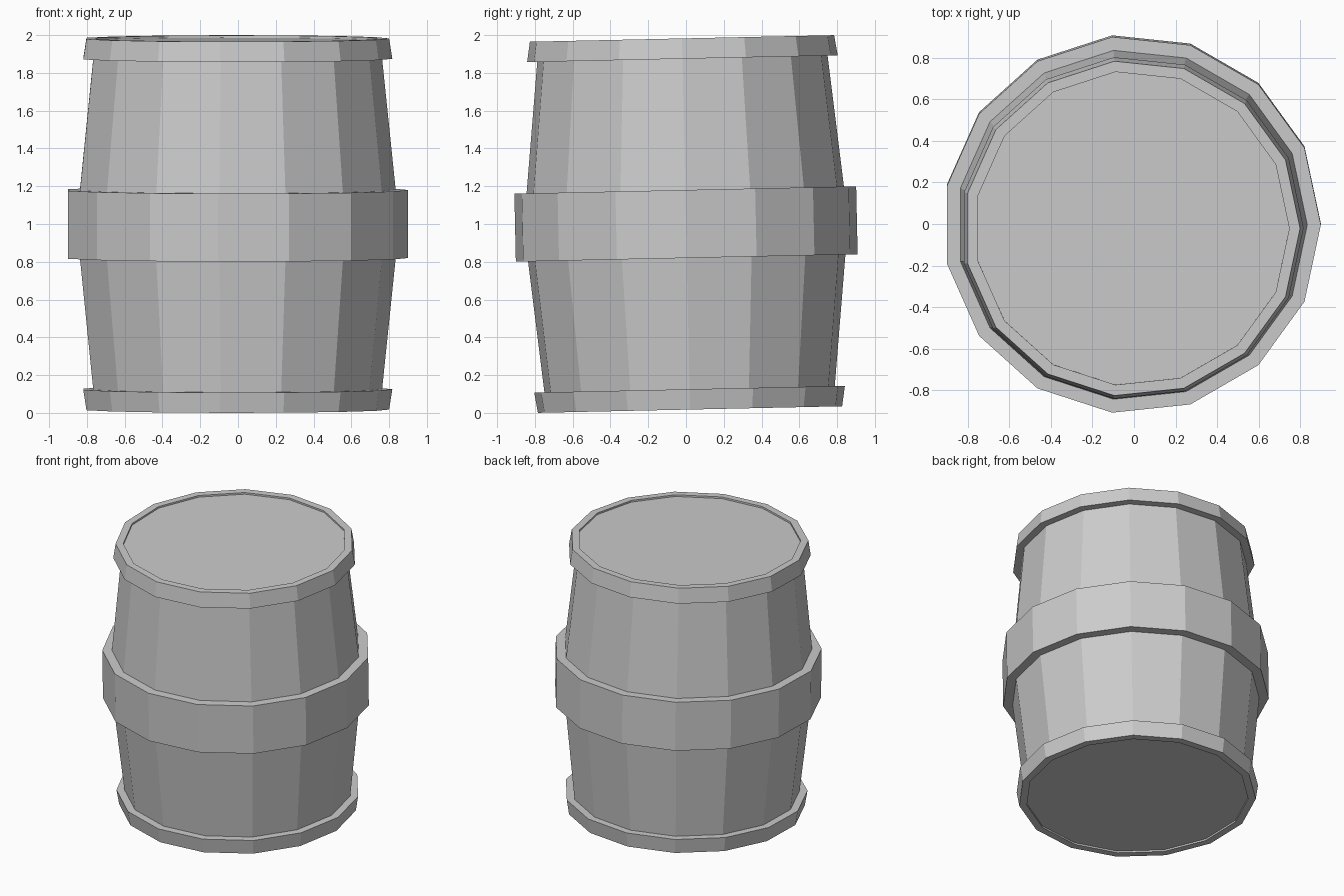
import bpy, bmesh, math

if "Cube" in bpy.data.objects:
    bpy.data.objects.remove(bpy.data.objects["Cube"])

SIDES = 15
TILT = 0.0216   # the barrel leans very slightly about x


def lathe(name, profile, cap=False, closed=False):
    """Revolve (radius, height) points about z into a flat-shaded 15-sided part."""
    bm = bmesh.new()
    rings = [[bm.verts.new((r * math.cos(2 * math.pi * i / SIDES),
                            r * math.sin(2 * math.pi * i / SIDES), h))
              for i in range(SIDES)] for r, h in profile]
    pairs = list(zip(rings, rings[1:]))
    if closed:
        pairs.append((rings[-1], rings[0]))
    for a, b in pairs:
        for i in range(SIDES):
            j = (i + 1) % SIDES
            bm.faces.new((a[i], a[j], b[j], b[i]))
    if cap:
        bm.faces.new(rings[0][::-1])
        bm.faces.new(rings[-1])
    bmesh.ops.recalc_face_normals(bm, faces=bm.faces)
    mesh = bpy.data.meshes.new(name)
    bm.to_mesh(mesh)
    bm.free()
    ob = bpy.data.objects.new(name, mesh)
    bpy.context.collection.objects.link(ob)
    ob.location = (-0.01, 0, 1)
    ob.rotation_euler.x = TILT
    return ob


# Bulging body with its two flat lids, slightly recessed
lathe("barrel_body", [(0.758, -0.97), (0.773, -0.875), (0.845, -0.18),
                      (0.845, 0.18), (0.773, 0.875), (0.758, 0.97)], cap=True)

# Wide middle hoop
lathe("middle_hoop", [(0.845, -0.18), (0.91, -0.18), (0.91, 0.18), (0.845, 0.18)])

# Tapered end hoops
for name, s in (("bottom_hoop", -1), ("top_hoop", 1)):
    lathe(name, [(0.773, s * 0.875), (0.827, s * 0.875),
                 (0.81, s * 0.9825), (0.758, s * 0.9825), (0.758, s * 0.97)])
